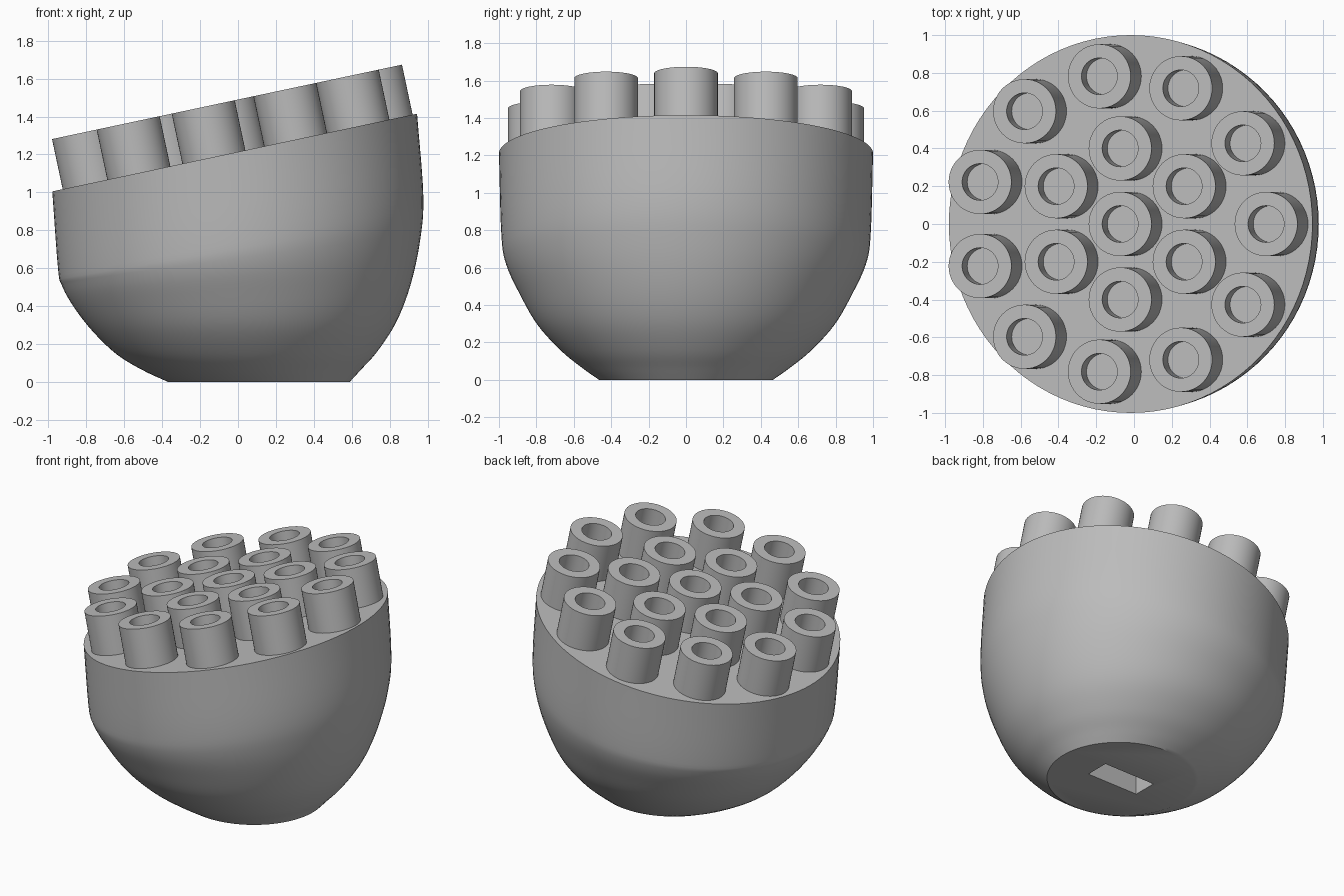
import bpy
import bmesh
import math
from mathutils import Matrix, Vector

cube = bpy.data.objects.get("Cube")
if cube:
    bpy.data.objects.remove(cube, do_unlink=True)

# Single grey plastic material
grey = bpy.data.materials.new("light_grey")
grey.use_nodes = True
grey.diffuse_color = (0.5, 0.5, 0.5, 1)
grey.node_tree.nodes["Principled BSDF"].inputs["Base Color"].default_value = (0.5, 0.5, 0.5, 1)

TILT = math.radians(12)
DECK = Vector((-0.0175, 0, 1.21))
SEGMENTS = 96
STEPS = 5


def add_object(name, mesh):
    obj = bpy.data.objects.new(name, mesh)
    bpy.context.collection.objects.link(obj)
    return obj


def mesh_from(bm, name):
    bmesh.ops.recalc_face_normals(bm, faces=bm.faces)
    mesh = bpy.data.meshes.new(name)
    bm.to_mesh(mesh)
    bm.free()
    mesh.materials.append(grey)
    return mesh


def smooth(obj):
    bpy.ops.object.select_all(action="DESELECT")
    obj.select_set(True)
    bpy.context.view_layer.objects.active = obj
    bpy.ops.object.shade_smooth_by_angle(angle=math.radians(35))


def catmull(a, b, c, d, t):
    return [0.5 * (2 * q + (r - p) * t + (2 * p - 5 * q + 4 * r - s) * t * t
                   + (3 * q - p - 3 * r + s) * t ** 3)
            for p, q, r, s in zip(a, b, c, d)]


# Bowl sections: left x, left z, right x, right z, half depth
sections = [
    (-0.98, 1.005, 0.945, 1.415, 1.0),
    (-0.95, 0.60, 0.978, 0.98, 0.988),
    (-0.93, 0.51, 0.96, 0.74, 0.964),
    (-0.87, 0.40, 0.91, 0.51, 0.887),
    (-0.77, 0.27, 0.835, 0.315, 0.793),
    (-0.64, 0.145, 0.735, 0.16, 0.665),
    (-0.50, 0.06, 0.645, 0.06, 0.55),
    (-0.37, 0.0, 0.59, 0.0, 0.465),
]
first = [2 * p - q for p, q in zip(sections[0], sections[1])]
last = [2 * p - q for p, q in zip(sections[-1], sections[-2])]
control = [first, *sections, last]
loft = [catmull(*control[i:i + 4], k / STEPS)
        for i in range(len(sections) - 1) for k in range(STEPS)]
loft.append(sections[-1])

# Bowl: ellipses lofted from the tilted deck to the flat foot
bm = bmesh.new()
rings = []
for xl, zl, xr, zr, depth in loft:
    ring = []
    for i in range(SEGMENTS):
        a = math.tau * i / SEGMENTS
        u = 0.5 + 0.5 * math.cos(a)
        ring.append(bm.verts.new((xl + (xr - xl) * u, depth * math.sin(a), zl + (zr - zl) * u)))
    rings.append(ring)
for upper, lower in zip(rings, rings[1:]):
    for i in range(SEGMENTS):
        j = (i + 1) % SEGMENTS
        bm.faces.new((upper[i], upper[j], lower[j], lower[i]))
bm.faces.new(rings[0])
bm.faces.new(rings[-1])
bowl = add_object("bowl", mesh_from(bm, "bowl"))

# Rectangular socket cut into the foot
bm = bmesh.new()
bmesh.ops.create_cube(bm, size=1, matrix=Matrix.Translation((0.11, 0, 0))
                      @ Matrix.Diagonal((0.4, 0.17, 1.0, 1)))
cutter = add_object("socket_cutter", mesh_from(bm, "socket_cutter"))
cutter.hide_render = True
cut = bowl.modifiers.new("socket", "BOOLEAN")
cut.operation = "DIFFERENCE"
cut.solver = "EXACT"
cut.object = cutter
bpy.context.view_layer.objects.active = bowl
bpy.ops.object.modifier_apply(modifier=cut.name)
bpy.data.objects.remove(cutter, do_unlink=True)
smooth(bowl)

# Hollow stud, turned from its half profile
bm = bmesh.new()
profile = [(0.17, -0.02), (0.17, 0.27), (0.097, 0.27), (0.097, 0.14), (0, 0.14)]
verts = [bm.verts.new((r, 0, z)) for r, z in profile]
edges = [bm.edges.new(pair) for pair in zip(verts, verts[1:])]
bmesh.ops.spin(bm, geom=verts + edges, cent=(0, 0, 0), axis=(0, 0, 1),
               angle=math.tau, steps=48, use_duplicate=False)
bmesh.ops.remove_doubles(bm, verts=bm.verts, dist=0.0005)
stud_mesh = mesh_from(bm, "stud")

# Studs: one in the middle, a ring of six and a ring of eleven
deck_frame = Matrix.Translation(DECK) @ Matrix.Rotation(-TILT, 4, "Y")
for label, count, radius, start in (("centre", 1, 0, 0),
                                    ("inner", 6, 0.4, math.pi / 6),
                                    ("outer", 11, 0.79, 0)):
    for i in range(count):
        a = start + math.tau * i / count
        stud = add_object(f"{label}_stud_{i + 1}", stud_mesh)
        stud.matrix_world = deck_frame @ Matrix.Translation(
            (radius * math.cos(a), radius * math.sin(a), 0))
        if label == "centre":
            smooth(stud)
